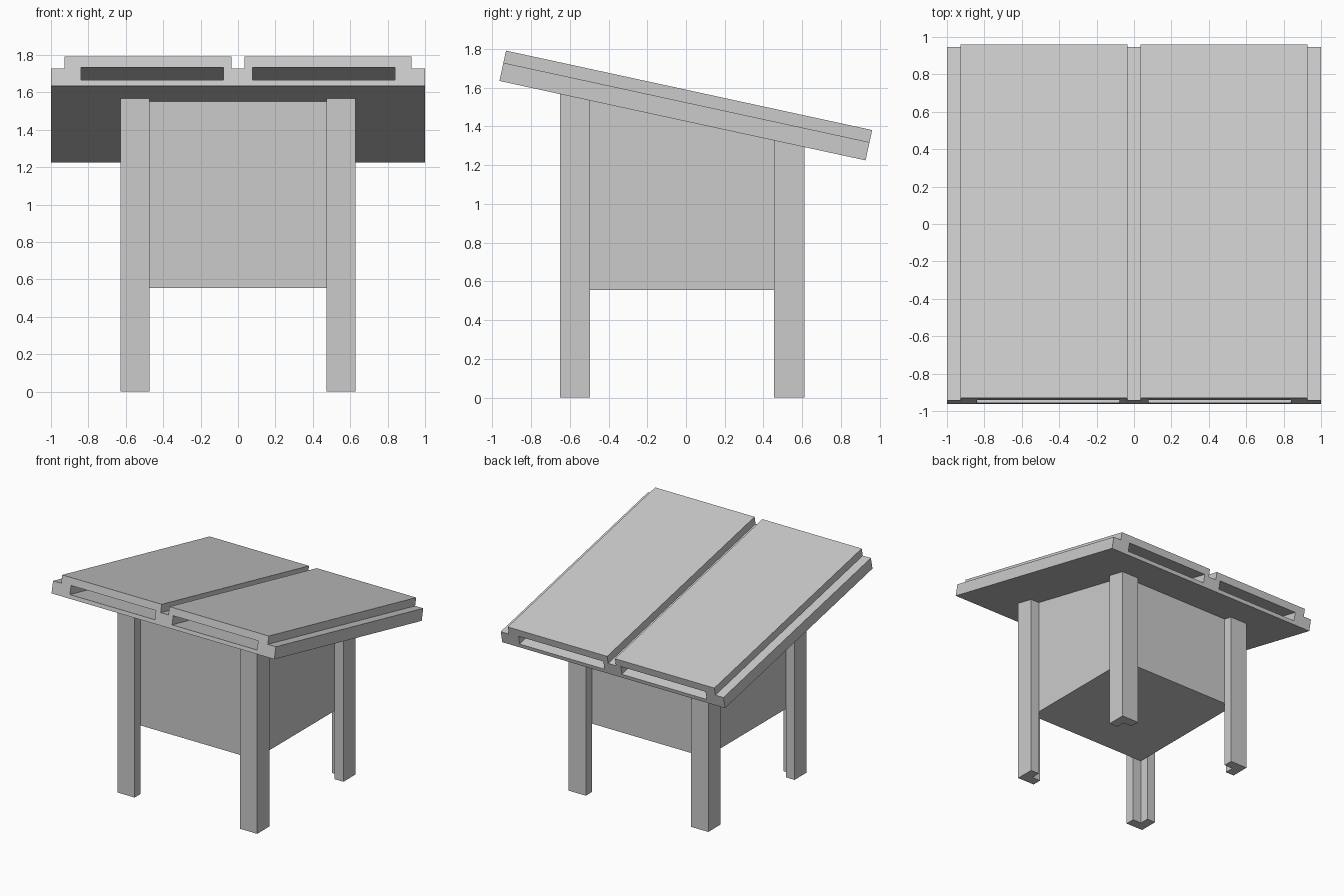
import bpy, bmesh, math
from mathutils import Vector

if "Cube" in bpy.data.objects:
    bpy.data.objects.remove(bpy.data.objects["Cube"])

SLOPE = math.atan2(0.41, 1.89)
FRONT = Vector((0, -0.963, 1.635))      # front lower edge of the roof
LENGTH = 1.934
ALONG = Vector((0, math.cos(SLOPE), -math.sin(SLOPE)))
UP = Vector((0, math.sin(SLOPE), math.cos(SLOPE)))


def prism(name, bottom, top):
    """Solid between two matching outlines."""
    bm = bmesh.new()
    a = [bm.verts.new(p) for p in bottom]
    b = [bm.verts.new(p) for p in top]
    bm.faces.new(a[::-1])
    bm.faces.new(b)
    n = len(a)
    for i in range(n):
        j = (i + 1) % n
        bm.faces.new((a[i], a[j], b[j], b[i]))
    bmesh.ops.recalc_face_normals(bm, faces=bm.faces)
    me = bpy.data.meshes.new(name)
    bm.to_mesh(me)
    bm.free()
    ob = bpy.data.objects.new(name, me)
    bpy.context.collection.objects.link(ob)
    return ob


def sloped(name, profile, start, end):
    """Profile of (x, height) swept down the roof slope."""
    def ring(d):
        return [FRONT + ALONG * d + UP * h + Vector((x, 0, 0)) for x, h in profile]
    return prism(name, ring(start), ring(end))


def upright(name, outline, z0):
    """Plan outline raised to the underside of the roof."""
    def under(y):
        return FRONT.z - (y - FRONT.y) * math.tan(SLOPE)
    return prism(name, [(x, y, z0) for x, y in outline],
                 [(x, y, under(y)) for x, y in outline])


# Roof slab with side ledges and a central groove
LEDGE, TOP = 0.096, 0.16
half = [(0.035, LEDGE), (0.035, TOP), (0.927, TOP), (0.927, LEDGE), (1, LEDGE), (1, 0)]
roof = sloped("roof", half + [(-x, h) for x, h in reversed(half)], 0, LENGTH)

# Two slots running right through the roof
for side, sx in (("left", -1), ("right", 1)):
    slot = [(sx * 0.078, 0.031), (sx * 0.84, 0.031), (sx * 0.84, 0.101), (sx * 0.078, 0.101)]
    cutter = sloped(side + "_slot_cutter", slot, -0.1, LENGTH + 0.1)
    cutter.hide_render = True
    cutter.hide_set(True)
    mod = roof.modifiers.new(side + "_slot", 'BOOLEAN')
    mod.operation = 'DIFFERENCE'
    mod.solver = 'EXACT'
    mod.object = cutter

# Box body, closed underneath
CY, HX, HY, T = -0.02, 0.628, 0.631, 0.078
bx, by = HX - T, HY - T
upright("body", [(-bx, CY - by), (bx, CY - by), (bx, CY + by), (-bx, CY + by)], 0.555)

# Angle-section legs wrapped around the body corners
W = 2 * T
corner = [(0, 0), (W, 0), (W, T), (T, T), (T, W), (0, W)]
for depth, sy in (("front", -1), ("back", 1)):
    for side, sx in (("left", -1), ("right", 1)):
        upright(f"{depth}_{side}_leg",
                [(sx * (HX - u), CY + sy * (HY - v)) for u, v in corner], 0)
